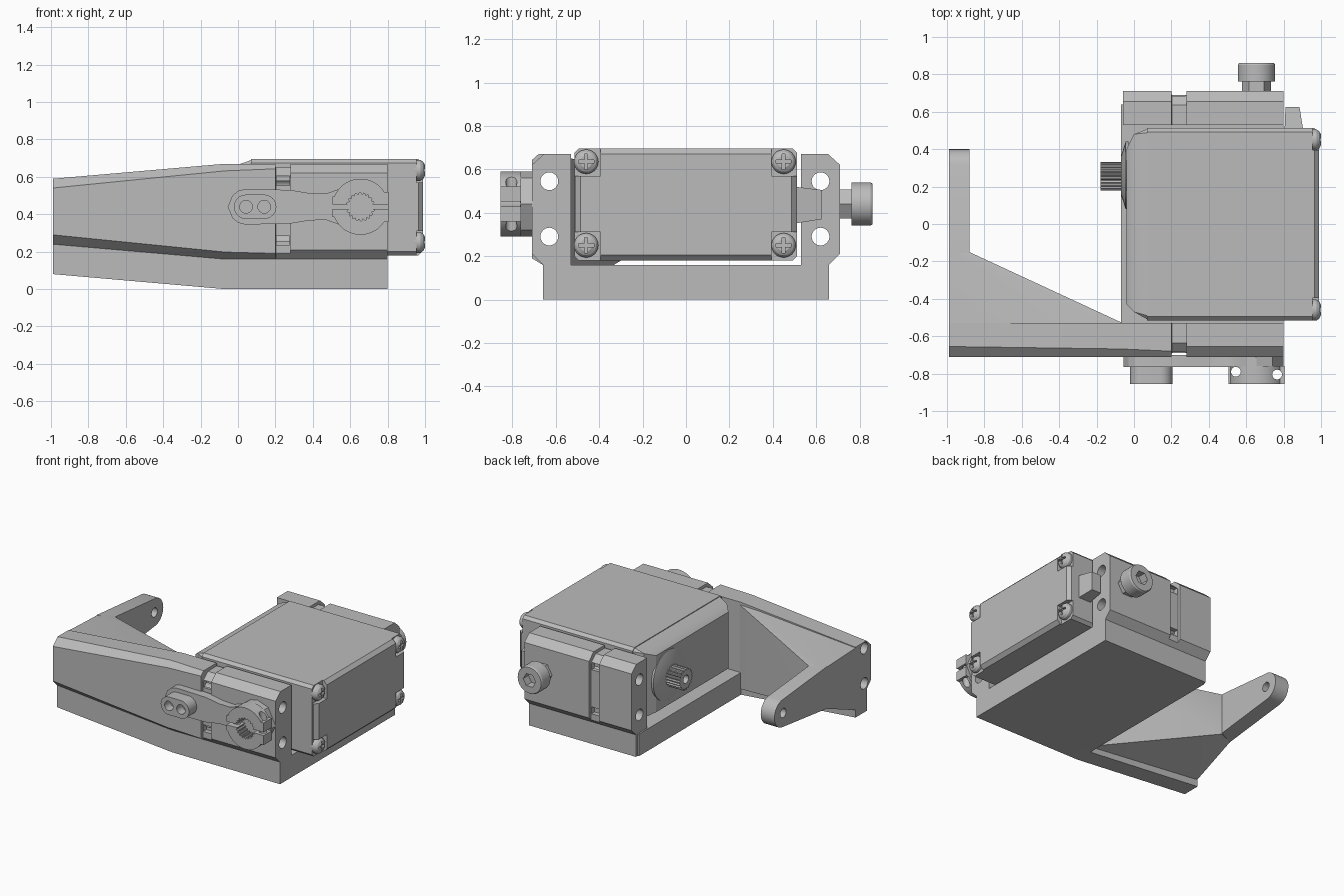
import bpy, bmesh, math
from mathutils import Vector

if "Cube" in bpy.data.objects:
    bpy.data.objects.remove(bpy.data.objects["Cube"])

grey = bpy.data.materials.new("plain grey")
grey.use_nodes = True
grey.diffuse_color = (0.5, 0.5, 0.5, 1)
grey.node_tree.nodes["Principled BSDF"].inputs["Base Color"].default_value = (0.5, 0.5, 0.5, 1)


def finish(name, bm):
    bmesh.ops.recalc_face_normals(bm, faces=bm.faces)
    mesh = bpy.data.meshes.new(name)
    bm.to_mesh(mesh)
    bm.free()
    mesh.materials.append(grey)
    obj = bpy.data.objects.new(name, mesh)
    bpy.context.collection.objects.link(obj)
    return obj


def loft(name, sections):
    bm = bmesh.new()
    rings = [[bm.verts.new(p) for p in s] for s in sections]
    n = len(rings[0])
    for a, b in zip(rings, rings[1:]):
        for i in range(n):
            j = (i + 1) % n
            bm.faces.new((a[i], a[j], b[j], b[i]))
    bm.faces.new(rings[0])
    bm.faces.new(rings[-1])
    return finish(name, bm)


def hull(name, points):
    bm = bmesh.new()
    for p in points:
        bm.verts.new(p)
    bmesh.ops.convex_hull(bm, input=bm.verts)
    bmesh.ops.dissolve_limit(bm, angle_limit=0.01, verts=bm.verts, edges=bm.edges)
    return finish(name, bm)


def place(axis, pts, d):
    order = {"x": lambda u, v: (d, u, v), "y": lambda u, v: (u, d, v), "z": lambda u, v: (u, v, d)}
    return [order[axis](u, v) for u, v in pts]


def prism(name, axis, pts, a, b):
    return loft(name, [place(axis, pts, a), place(axis, pts, b)])


def circle(u, v, r, n=32):
    return [(u + r * math.cos(math.tau * i / n), v + r * math.sin(math.tau * i / n)) for i in range(n)]


def gear(u, v, r, depth, teeth):
    pts = []
    for i in range(teeth * 4):
        rad = r if i % 4 < 2 else r - depth
        t = math.tau * i / (teeth * 4)
        pts.append((u + rad * math.cos(t), v + rad * math.sin(t)))
    return pts


def rect(u0, u1, v0, v1, c=0.0):
    if not c:
        return [(u0, v0), (u1, v0), (u1, v1), (u0, v1)]
    return [(u0 + c, v0), (u1 - c, v0), (u1, v0 + c), (u1, v1 - c),
            (u1 - c, v1), (u0 + c, v1), (u0, v1 - c), (u0, v0 + c)]


def box(name, x, y, z):
    return prism(name, "z", rect(*x, *y), *z)


def cut(obj, cutter):
    mod = obj.modifiers.new("cut", "BOOLEAN")
    mod.operation = "DIFFERENCE"
    mod.solver = "EXACT"
    mod.object = cutter
    bpy.context.view_layer.objects.active = obj
    bpy.ops.object.modifier_apply(modifier=mod.name)
    bpy.data.objects.remove(cutter)


def drill(obj, axis, u, v, r, a, b):
    cut(obj, prism("drill", axis, circle(u, v, r, 24), a, b))


# Bracket side walls, with a strap groove and lengthwise holes
def wall(x, chamfer=0.055, inset=0.0, side=-1, drop=0.0, lift=0.0, low=0.05):
    out, top = 0.71 - inset, 0.67 - inset - drop
    prof = [(0.66, lift), (0.66, 0.16 + lift), (out, 0.16 + low + lift), (out, top - chamfer * 0.9),
            (out - chamfer, top), (0.53, top), (0.53, lift)]
    return [(x, side * y, z) for y, z in prof]


def wall_run(side):
    return [wall(0.8, side=side), wall(0.282, side=side),
            wall(0.28, inset=0.02, side=side, low=0.03),
            wall(0.202, inset=0.02, side=side, low=0.03)]


front_wall = loft("front_wall_arm", wall_run(-1) + [
    wall(0.2, 0.03, low=0.03), wall(-0.07, 0.042, low=0.038),
    wall(-0.99, drop=0.08, lift=0.08)])
rear_wall = loft("rear_wall", wall_run(1) + [wall(0.2, side=1), wall(-0.06, side=1)])
for obj, s in ((front_wall, -1), (rear_wall, 1)):
    for z in (0.26, 0.58):
        cut(obj, box("pocket", (0.205, 0.275), (s * 0.655, s * 0.75), (z - 0.025, z + 0.025)))
box("bracket_floor", (-0.07, 0.8), (-0.535, 0.64), (0, 0.16))

# Sloping gusset and end flange of the arm
gusset = hull("arm_gusset", [
    (-0.06, -0.66, 0), (-0.06, -0.53, 0.04), (-0.06, -0.53, 0.65), (-0.06, -0.6, 0.66),
    (-0.99, -0.66, 0.08), (-0.99, -0.2, 0.27), (-0.88, -0.15, 0.27),
    (-0.88, -0.15, 0.57), (-0.99, -0.15, 0.57), (-0.99, -0.6, 0.588)])
tip = circle(0.3, 0.43, 0.1) + [(-0.2, 0.27), (-0.2, 0.575)]
flange = hull("arm_flange", place("x", tip, -0.99) + place("x", tip, -0.88))
drill(flange, "x", 0.3, 0.43, 0.033, -1.1, -0.8)
for z in (0.29, 0.545):
    for obj, y in ((front_wall, -0.63), (gusset, -0.63), (rear_wall, 0.62)):
        drill(obj, "x", y, z, 0.041, -1.1, 0.9)

# Servo case: main body, bevelled nose, cross-shaped end cap
prism("servo_body", "x", rect(-0.515, 0.512, 0.18, 0.695, 0.02), 0.07, 0.955)
hull("servo_nose", place("x", rect(-0.51, 0.508, 0.185, 0.69, 0.02), 0.071)
     + place("x", rect(-0.47, 0.48, 0.2, 0.665), 0.0)
     + place("x", rect(-0.43, 0.4, 0.22, 0.63), -0.04))
for i, (y, z) in enumerate(((0.395, (0.18, 0.695)), (0.512, (0.31, 0.57)))):
    t = 0.025
    upright = i == 0
    wide, tall = (0, t) if upright else (t, 0)
    hull("servo_end_cap_" + str(i + 1),
         place("x", rect(-y, y, *z), 0.95)
         + place("x", rect(-y, y, *z), 0.965)
         + place("x", rect(-y + wide, y - wide, z[0] + tall, z[1] - tall), 0.99))

# Cross-head screws
for y in (-0.46, 0.45):
    for z in (0.25, 0.635):
        screw = loft("case_screw", [place("x", circle(y, z, r), x) for x, r in
                                    ((0.94, 0.056), (0.975, 0.056), (0.99, 0.046), (1.0, 0.028))])
        for a, b in ((0.035, 0.007), (0.007, 0.035)):
            cut(screw, box("slot", (0.98, 1.1), (y - a, y + a), (z - b, z + b)))

# Output boss and splined shaft
loft("output_boss", [place("x", circle(0.26, 0.44, r), x) for x, r in
                     ((-0.03, 0.18), (-0.045, 0.18), (-0.07, 0.1))])
shaft = prism("splined_shaft", "x", gear(0.255, 0.44, 0.077, 0.01, 22), -0.178, -0.05)
drill(shaft, "x", 0.255, 0.44, 0.03, -0.2, -0.12)

# Cable grommet
hull("cable_grommet", place("y", rect(0.805, 0.905, 0.35, 0.52), 0.5)
     + place("y", rect(0.81, 0.885, 0.37, 0.505), 0.625))

# Rear knob with hexagonal neck
prism("knob_neck", "y", circle(0.655, 0.44, 0.078, 6), 0.69, 0.765)
knob = loft("knob", [place("y", circle(0.655, 0.44, r), y) for y, r in
                     ((0.762, 0.1), (0.85, 0.1), (0.86, 0.094))])
cut(knob, prism("socket", "y", circle(0.655, 0.44, 0.05, 6), 0.8, 0.9))

# Front lever: plate, twin-hole boss and split clamp
cz = 0.44
upper = [(-0.03, 0.06), (0.0, 0.085), (0.04, 0.095), (0.28, 0.09), (0.38, 0.073), (0.47, 0.07),
         (0.54, 0.095), (0.6, 0.14), (0.655, 0.15), (0.74, 0.12)]
outline = [(-0.055, cz)] + [(x, cz + h) for x, h in upper] + [(0.8, cz)]
outline += [(x, cz - h) for x, h in reversed(upper)]
prism("lever_plate", "y", outline, -0.765, -0.70)
pill = circle(0.043, cz, 0.065) + circle(0.14, cz, 0.065)
boss = hull("lever_boss", place("y", pill, -0.855) + place("y", pill, -0.75))
for x in (0.043, 0.14):
    drill(boss, "y", x, cz, 0.034, -0.9, -0.79)

clamp = prism("lever_clamp", "y", circle(0.655, cz, 0.15, 48), -0.855, -0.76)
ears = [box("clamp_ear", (0.505, 0.58), (-0.855, -0.76), (0.385, 0.495)),
        box("clamp_lug", (0.755, 0.805), (-0.855, -0.76), (0.36, 0.52))]
for obj in [clamp] + ears:
    cut(obj, box("split", (0.4, 0.9), (-0.9, -0.762), (0.428, 0.452)))
    for x, y in ((0.545, -0.79), (0.765, -0.805)):
        drill(obj, "z", x, y, 0.026, 0.1, 0.8)
cut(clamp, prism("bore", "y", gear(0.655, cz, 0.075, 0.01, 20), -0.9, -0.765))

# Shading
for obj in list(bpy.context.scene.objects):
    if obj.type == "MESH" and obj.data.materials and obj.data.materials[0] == grey:
        bpy.ops.object.select_all(action="DESELECT")
        obj.select_set(True)
        bpy.context.view_layer.objects.active = obj
        bpy.ops.object.shade_smooth_by_angle(angle=math.radians(25))
